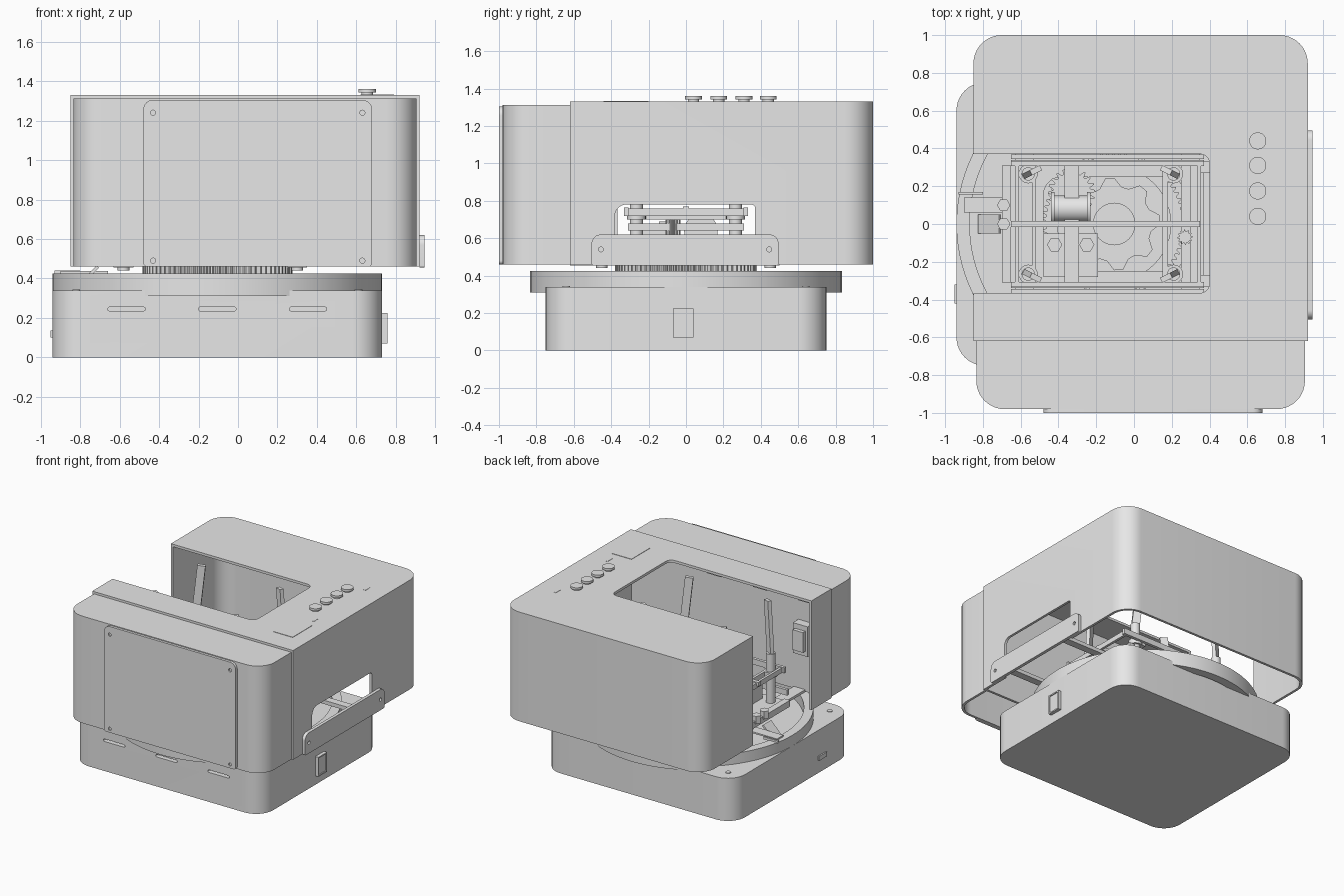
import bpy, bmesh, math
from mathutils import Matrix, Vector

if "Cube" in bpy.data.objects:
    bpy.data.objects.remove(bpy.data.objects["Cube"], do_unlink=True)

grey = bpy.data.materials.new("light_grey")
grey.use_nodes = True
grey.diffuse_color = (0.8, 0.8, 0.8, 1)
grey.node_tree.nodes["Principled BSDF"].inputs["Base Color"].default_value = (0.8, 0.8, 0.8, 1)
parts = []


def finish(name, bm):
    bmesh.ops.recalc_face_normals(bm, faces=bm.faces)
    mesh = bpy.data.meshes.new(name)
    bm.to_mesh(mesh)
    bm.free()
    mesh.materials.append(grey)
    ob = bpy.data.objects.new(name, mesh)
    bpy.context.collection.objects.link(ob)
    parts.append(ob)
    return ob


def outline(x0, x1, y0, y1, radii=(0, 0, 0, 0), steps=10):
    """Rounded rectangle; radii run from the low corner anticlockwise."""
    corners = [(x0, y0, 1, 1), (x1, y0, -1, 1), (x1, y1, -1, -1), (x0, y1, 1, -1)]
    pts = []
    for i, ((x, y, sx, sy), r) in enumerate(zip(corners, radii)):
        if r == 0:
            pts.append((x, y))
            continue
        for k in range(steps + 1):
            a = math.pi + (i + k / steps) * math.pi / 2
            pts.append((x + sx * r + r * math.cos(a), y + sy * r + r * math.sin(a)))
    return pts


def prism(name, pts, lo, hi, axis="z"):
    """Extrude a 2D outline along the named axis."""
    place = {"z": lambda a, b: (a, b, lo), "y": lambda a, b: (a, lo, b),
             "x": lambda a, b: (lo, a, b)}[axis]
    move = {"z": (0, 0, hi - lo), "y": (0, hi - lo, 0), "x": (hi - lo, 0, 0)}[axis]
    bm = bmesh.new()
    face = bm.faces.new([bm.verts.new(place(a, b)) for a, b in pts])
    ext = bmesh.ops.extrude_face_region(bm, geom=[face])
    bmesh.ops.translate(bm, vec=move, verts=[v for v in ext["geom"] if isinstance(v, bmesh.types.BMVert)])
    return finish(name, bm)


def box(name, x, y, z):
    return prism(name, outline(*x, *y), *z)


def disc(name, centre, r, lo, hi, axis="z", n=32):
    pts = [(centre[0] + r * math.cos(2 * math.pi * i / n),
            centre[1] + r * math.sin(2 * math.pi * i / n)) for i in range(n)]
    return prism(name, pts, lo, hi, axis)


def strut(name, a, b, wide, deep):
    """Rectangular bar between two points."""
    a, b = Vector(a), Vector(b)
    bm = bmesh.new()
    turn = (b - a).to_track_quat("Z", "Y").to_matrix().to_4x4()
    size = Matrix.Diagonal((wide, deep, (b - a).length, 1))
    bmesh.ops.create_cube(bm, size=1, matrix=Matrix.Translation((a + b) / 2) @ turn @ size)
    return finish(name, bm)


def cut(ob, *cutters):
    for c in cutters:
        c.hide_render = True
        mod = ob.modifiers.new("cut", "BOOLEAN")
        mod.operation, mod.solver, mod.object = "DIFFERENCE", "EXACT", c
    mesh = bpy.data.meshes.new_from_object(ob.evaluated_get(bpy.context.evaluated_depsgraph_get()))
    ob.modifiers.clear()
    ob.data = mesh
    for c in cutters:
        parts.remove(c)
        bpy.data.objects.remove(c, do_unlink=True)
    return ob


def toothed(cx, cy, inner, outer, teeth):
    pts = []
    for i in range(teeth * 4):
        a = 2 * math.pi * i / (teeth * 4)
        r = outer if i % 4 < 2 else inner
        pts.append((cx + r * math.cos(a), cy + r * math.sin(a)))
    return pts


CX = -0.105  # turntable axis

# Base with three front slots
base = prism("base", outline(-0.94, 0.73, -0.75, 0.75, [0.15] * 4), 0, 0.34)
cut(base, *[prism("slot", outline(x, x + 0.19, 0.235, 0.255, [0.0099] * 4, 4), -0.8, -0.71, "y")
            for x in (-0.66, -0.2, 0.26)])
cut(prism("side_switch", outline(-0.07, 0.04, 0.07, 0.225), 0.7, 0.757, "x"),
    prism("recess", outline(-0.06, 0.03, 0.08, 0.215), 0.75, 0.8, "x"))
prism("side_port", outline(-0.42, -0.32, 0.1, 0.135), -0.95, -0.9, "x")
for a in (15, 120, 245):
    t = math.radians(a)
    disc("underside_screw", (CX + 0.31 * math.cos(t), 0.31 * math.sin(t)), 0.022, -0.0, 0.004)
for x in (-0.82, 0.61):
    for y in (-0.64, 0.64):
        disc("base_screw", (x, y), 0.02, 0.335, 0.345, n=16)

# Turntable rim and gears
cut(disc("turntable_rim", (CX, 0), 0.835, 0.31, 0.425, n=96),
    disc("bore", (CX, 0), 0.765, 0.3, 0.5, n=96))
cut(prism("ring_gear", toothed(CX, 0, 0.36, 0.38, 72), 0.34, 0.465),
    disc("bore", (CX, 0), 0.3, 0.3, 0.5, n=48))
cut(prism("hub_wheel", toothed(CX, 0, 0.2, 0.245, 8), 0.44, 0.5),
    disc("bore", (CX, 0), 0.11, 0.4, 0.6))
disc("hub", (CX, 0), 0.14, 0.34, 0.42)

# Main cover: open shell with a top and side opening and a side window
R = 0.15
main = prism("main_cover", outline(-0.85, 0.92, -0.62, 1.0, (0, 0, R, R)), 0.46, 1.33)
cut(main,
    prism("cavity", outline(-0.83, 0.9, -0.6, 0.98, (0, 0, R - 0.02, R - 0.02)), 0.4, 1.31),
    prism("opening", outline(-1.2, 0.4, -0.365, 0.37, (0, 0.05, 0.05, 0)), 0.3, 1.6),
    prism("window", outline(-0.38, 0.37, 0.4, 0.78, (0, 0, 0.02, 0.06)), 0.8, 1.1, "x"))

# Front cover and its screwed panel
front = prism("front_cover", outline(-0.835, 0.905, -0.98, -0.62, (R, R, 0, 0)), 0.46, 1.312)
cut(front, prism("cavity", outline(-0.815, 0.885, -0.96, -0.5, (R - 0.02, R - 0.02, 0, 0)), 0.4, 1.292))
panel = prism("front_panel", outline(-0.48, 0.68, 0.46, 1.305, (0.02, 0.02, 0.05, 0.05)), -1.0, -0.98, "y")
cut(panel, *[disc("hole", (x, z), 0.013, -1.1, -0.99, "y", 16)
             for x in (-0.43, 0.63) for z in (0.49, 1.24)])

# Controls on the top
for y in (0.04, 0.175, 0.31, 0.44):
    disc("button_neck", (0.655, y), 0.03, 1.32, 1.345)
    disc("button_cap", (0.655, y), 0.045, 1.342, 1.36)
box("display", (0.62, 0.79), (-0.44, -0.2), (1.325, 1.333))
for y in (-0.1, 0.55):
    box("button_mark", (0.74, 0.76), (y - 0.03, y + 0.03), (1.325, 1.332))

# Side bar below the window
cut(prism("side_bar", outline(-0.505, 0.495, 0.455, 0.62, (0.01, 0.01, 0.05, 0.05)), 0.92, 0.945, "x"),
    *[disc("hole", (y, 0.54), 0.013, 0.93, 1.0, "x", 16) for y in (-0.455, 0.445)])

# Chassis below the cover
chassis = box("chassis_plate", (-0.65, 0.37), (-0.34, 0.34), (0.465, 0.49))
cut(chassis, prism("chassis_hole", outline(-0.48, 0.27, -0.25, 0.25, [0.1] * 4), 0.4, 0.6))
for x in (-0.58, 0.3):
    box("chassis_arm", (x - 0.05, x + 0.05), (-0.62, 0.5), (0.455, 0.475))
    for y in (-0.45, 0.45):
        disc("chassis_foot", (x, y), 0.03, 0.44, 0.465, n=20)
for y in (-0.3, 0.3):
    box("side_link", (0.35, 0.91), (y - 0.03, y + 0.03), (0.47, 0.5))

# Lifting frame: rails, cross bars and corner posts
for s in (-1, 1):
    for y, z in ((0.32, 0.72), (0.355, 0.53)):
        box("long_rail", (-0.65, 0.37), (s * y - 0.012, s * y + 0.012), (z, z + 0.045))
    for x, lean in ((-0.56, 0.04), (0.21, -0.04)):
        y = s * 0.265
        disc("post", (x, y), 0.035, 0.48, 0.88, n=20)
        disc("post_collar", (x, y), 0.05, 0.7, 0.74, n=20)
        strut("post_strap", (x, y, 0.86), (x + lean, y + s * 0.02, 1.28), 0.03, 0.06)
for x, w, z in ((-0.62, 0.02, 0.72), (-0.53, 0.02, 0.7), (-0.33, 0.075, 0.64),
                (0.165, 0.03, 0.7), (0.275, 0.05, 0.64), (0.345, 0.02, 0.72)):
    box("cross_bar", (x - w / 2, x + w / 2), (-0.31, 0.31), (z, z + 0.04))
box("centre_rail", (-0.65, 0.35), (-0.015, 0.015), (0.74, 0.77))

# Drive: motor blocks, drum and pinion
for r, a, b in ((0.07, -0.43, -0.24), (0.09, -0.44, -0.42), (0.09, -0.25, -0.23)):
    disc("drum", (0.08, 0.64), r, a, b, "x")
for x in (-0.42, -0.25):
    box("motor_block", (x - 0.06, x + 0.06), (-0.28, -0.05), (0.48, 0.64))
    disc("motor_nut", (x, -0.11), 0.04, 0.64, 0.69, n=6)
prism("pinion", toothed(-0.33, 0.17, 0.1, 0.125, 20), 0.5, 0.53)
prism("rack", toothed(0.27, -0.07, 0.03, 0.04, 12), 0.5, 0.7)

# Bracket, ramp and small parts beside the open side
box("end_bracket", (-0.7, -0.65), (-0.31, 0.31), (0.47, 0.52))
for y in (0.1, 0.0):
    disc("bracket_nut", (-0.69, y), 0.035, 0.5, 0.56, n=6)
strut("ramp", (-0.82, 0, 0.35), (-0.71, 0, 0.46), 0.1, 0.015)
box("rim_clip", (-0.93, -0.8), (0.155, 0.17), (0.42, 0.44))
box("rim_tab", (-0.9, -0.66), (0.06, 0.14), (0.425, 0.437))

# Connectors on the inner partition
box("connector", (-0.7, -0.57), (-0.6, -0.53), (0.78, 1.02))
box("connector_plug", (-0.68, -0.59), (-0.53, -0.5), (0.82, 0.98))
for x in (-0.7, -0.3, 0.1):
    box("partition_clip", (x, x + 0.12), (-0.6, -0.585), (1.18, 1.2))

# Shading
bpy.ops.object.select_all(action="DESELECT")
for ob in parts:
    ob.select_set(True)
bpy.context.view_layer.objects.active = parts[0]
bpy.ops.object.shade_smooth_by_angle(angle=math.radians(30))
